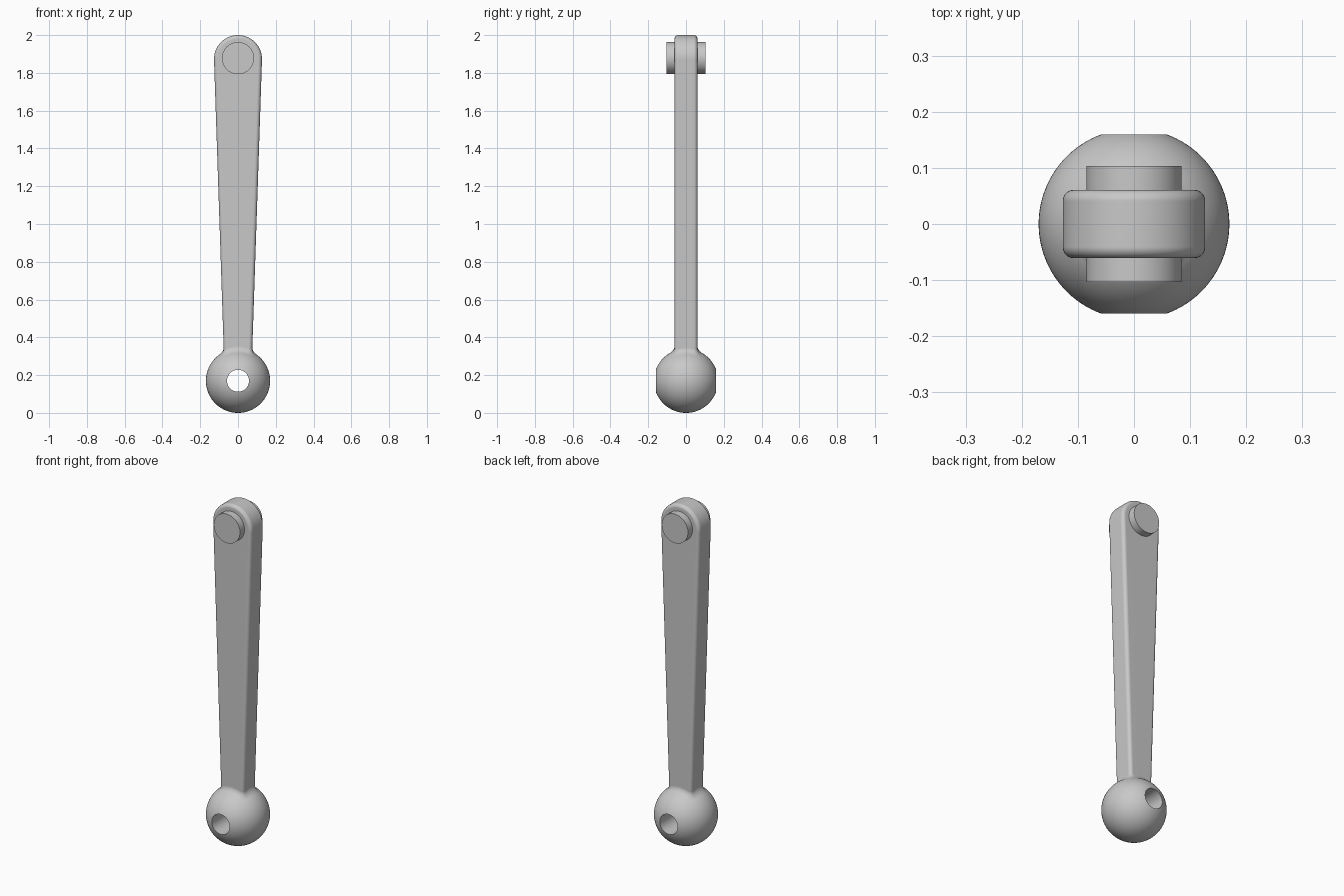
import bpy, bmesh
from math import sin, cos, pi, asin, sqrt, radians
from mathutils import Vector, Matrix

cube = bpy.data.objects.get("Cube")
if cube:
    bpy.data.objects.remove(cube)

BALL_R, BORE_R = 0.17, 0.058
HEAD_R, HEAD_Z = 0.127, 1.873
HALF_T, ROUND = 0.061, 0.02
SLOPE = 0.0335            # taper angle of each side of the arm

grey = bpy.data.materials.new("plain grey")
grey.use_nodes = True
grey.diffuse_color = (0.58, 0.58, 0.58, 1)
grey.node_tree.nodes["Principled BSDF"].inputs["Base Color"].default_value = (0.58, 0.58, 0.58, 1)


def finish(name, bm, angle=35):
    bmesh.ops.recalc_face_normals(bm, faces=bm.faces)
    mesh = bpy.data.meshes.new(name)
    bm.to_mesh(mesh)
    bm.free()
    mesh.materials.append(grey)
    obj = bpy.data.objects.new(name, mesh)
    bpy.context.collection.objects.link(obj)
    bpy.ops.object.select_all(action='DESELECT')
    obj.select_set(True)
    bpy.context.view_layer.objects.active = obj
    bpy.ops.object.shade_smooth_by_angle(angle=radians(angle))
    return obj


def half_width(z):
    return (HEAD_R - (HEAD_Z - z) * sin(SLOPE)) / cos(SLOPE)


# Ball with a through bore: a bead profile turned around the y axis
bm = bmesh.new()
start = asin(BORE_R / BALL_R)
angles = [start + (pi - 2 * start) * i / 40 for i in range(41)]
ring = [bm.verts.new((BALL_R * sin(a), BALL_R * cos(a), BALL_R)) for a in angles]
edges = [bm.edges.new((ring[i], ring[(i + 1) % len(ring)])) for i in range(len(ring))]
bmesh.ops.spin(bm, geom=ring + edges, cent=(0, 0, BALL_R), axis=(0, 1, 0),
               angle=2 * pi, steps=72, use_merge=True)
bmesh.ops.remove_doubles(bm, verts=bm.verts, dist=0.0001)
finish("ball_end", bm)

# Tapered arm with a round head and softened rims
bm = bmesh.new()
foot = 0.26
outline = [(half_width(foot), foot)]
for i in range(49):
    a = -SLOPE + (pi + 2 * SLOPE) * i / 48
    outline.append((HEAD_R * cos(a), HEAD_Z + HEAD_R * sin(a)))
outline.append((-half_width(foot), foot))
face = bm.faces.new([bm.verts.new((x, -HALF_T, z)) for x, z in outline])
grown = bmesh.ops.extrude_face_region(bm, geom=[face], use_keep_orig=True)
bmesh.ops.translate(bm, vec=(0, 2 * HALF_T, 0),
                    verts=[g for g in grown["geom"] if isinstance(g, bmesh.types.BMVert)])
bmesh.ops.recalc_face_normals(bm, faces=bm.faces)
rims = [e for e in bm.edges if abs(e.verts[0].co.y - e.verts[1].co.y) < 0.001]
bmesh.ops.bevel(bm, geom=rims, offset=ROUND, segments=5, profile=0.5,
                affect='EDGES', clamp_overlap=True)
arm = finish("tapered_arm", bm)
arm.modifiers.new("Even Shading", 'WEIGHTED_NORMAL').keep_sharp = True

# Concave collar blending the arm into the ball
bm = bmesh.new()
FILLET, STEPS, CORNER = 0.022, 6, 8
contour = []
wide = half_width(0.33)
for quarter in range(4):
    sx, sy = (1, -1, -1, 1)[quarter], (1, 1, -1, -1)[quarter]
    for i in range(CORNER + 1):
        a = pi / 2 * (quarter + i / CORNER)
        normal = Vector((cos(a), sin(a)))
        centre = Vector((sx * (wide - ROUND), sy * (HALF_T - ROUND)))
        contour.append((centre + ROUND * normal, normal))
    # extra points along the straight run to the next corner
    along = Vector((-sin(a), cos(a)))
    run = 2 * ((HALF_T if quarter % 2 else wide) - ROUND)
    last = contour[-1][0]
    contour += [(last + along * run * k / 8, normal) for k in range(1, 8)]
rows = []
for s in range(STEPS + 1):
    a = pi / 2 * s / STEPS
    row = []
    for point, normal in contour:
        p = point + normal * FILLET * (1 - cos(a))
        z = BALL_R + sqrt(BALL_R ** 2 - p.length_squared) + FILLET * (1 - sin(a))
        row.append(bm.verts.new((p.x, p.y, z)))
    rows.append(row)
n = len(contour)
for low, high in zip(rows, rows[1:]):
    for i in range(n):
        bm.faces.new((low[i], high[i], high[(i + 1) % n], low[(i + 1) % n]))
finish("neck_collar", bm, 60)

# Cross pin through the head
bm = bmesh.new()
bmesh.ops.create_cone(bm, cap_ends=True, segments=64, radius1=0.085, radius2=0.085, depth=0.206,
                      matrix=Matrix.Translation((0, 0, 1.878)) @ Matrix.Rotation(pi / 2, 4, 'X'))
finish("cross_pin", bm)
